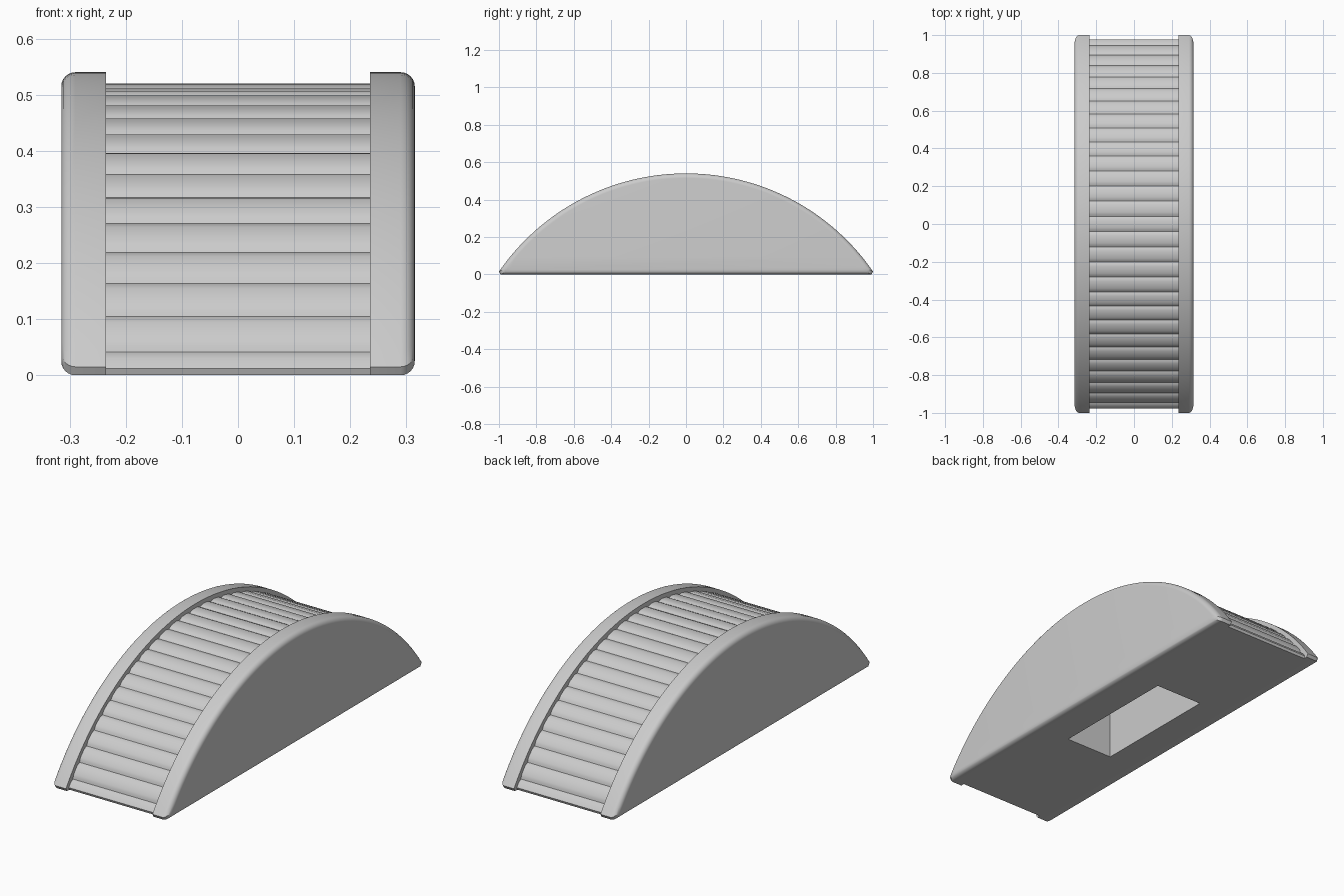
import bpy, bmesh, math

cube = bpy.data.objects.get("Cube")
if cube:
    bpy.data.objects.remove(cube, do_unlink=True)

HALF_WIDTH, CURB_INNER = 0.315, 0.235
HEIGHT, RADIUS, TIP = 0.54, 1.215, 0.015
CENTER_Z = HEIGHT - RADIUS
DECK_RADIUS = RADIUS - 0.02
PLANKS, STEP = 29, 0.0683
FILLET = 0.025

grey = bpy.data.materials.new("light_grey")
grey.use_nodes = True
color = (0.6, 0.6, 0.6, 1)
grey.diffuse_color = color
grey.node_tree.nodes["Principled BSDF"].inputs["Base Color"].default_value = color


def loft(name, sections):
    """Skin a list of (x, [(y, z), ...]) sections and cap both ends."""
    bm = bmesh.new()
    rings = [[bm.verts.new((x, y, z)) for y, z in pts] for x, pts in sections]
    n = len(rings[0])
    for a, b in zip(rings, rings[1:]):
        for i in range(n):
            j = (i + 1) % n
            bm.faces.new((a[i], a[j], b[j], b[i]))
    bm.faces.new(rings[0])
    bm.faces.new(rings[-1])
    bmesh.ops.recalc_face_normals(bm, faces=bm.faces)
    mesh = bpy.data.meshes.new(name)
    bm.to_mesh(mesh)
    bm.free()
    mesh.materials.append(grey)
    obj = bpy.data.objects.new(name, mesh)
    bpy.context.collection.objects.link(obj)
    return obj


def select(obj):
    bpy.ops.object.select_all(action='DESELECT')
    obj.select_set(True)
    bpy.context.view_layer.objects.active = obj


def smooth(obj):
    select(obj)
    bpy.ops.object.shade_smooth_by_angle(angle=math.radians(30))


def on_arc(radius, angle):
    return radius * math.sin(angle), CENTER_Z + radius * math.cos(angle)


def curb_profile(inset, count=64):
    """Arched outline shrunk evenly by the inset, with blunt tips."""
    r = RADIUS - inset
    end = math.acos((inset + TIP - CENTER_Z) / r)
    pts = [on_arc(r, end * (2 * i / count - 1)) for i in range(count + 1)]
    foot = pts[-1][0] - TIP * 0.6
    return pts + [(foot, inset), (-foot, inset)]


# Side curbs with rounded outer rims
for name, side in (("left_curb", 1), ("right_curb", -1)):
    sections = [(side * CURB_INNER, curb_profile(0))]
    for i in range(7):
        a = math.pi / 2 * i / 6
        x = HALF_WIDTH - FILLET * (1 - math.sin(a))
        sections.append((side * x, curb_profile(FILLET * (1 - math.cos(a)))))
    smooth(loft(name, sections))

# Arched deck of planks with rounded shoulders and narrow grooves
end = math.acos((0.012 - CENTER_Z) / DECK_RADIUS)
outline = [on_arc(DECK_RADIUS, -end)]
for k in range(PLANKS - 1):
    groove = (k + 1 - PLANKS / 2) * STEP
    for shift, depth in ((-0.018, 0), (-0.008, 0.004), (0, 0.009), (0.008, 0.004), (0.018, 0)):
        outline.append(on_arc(DECK_RADIUS - depth, groove + shift))
outline.append(on_arc(DECK_RADIUS, end))
foot = outline[-1][0] - 0.005
outline += [(foot, 0), (-foot, 0)]
deck = loft("plank_deck", [(-CURB_INNER, outline), (CURB_INNER, outline)])

# Rectangular pocket in the underside
pocket = [(-0.33, -0.1), (0.33, -0.1), (0.33, 0.3), (-0.33, 0.3)]
cutter = loft("pocket_cutter", [(-0.13, pocket), (0.13, pocket)])
cutter.hide_render = True
cut = deck.modifiers.new("pocket", 'BOOLEAN')
cut.operation = 'DIFFERENCE'
cut.solver = 'EXACT'
cut.object = cutter
select(deck)
bpy.ops.object.modifier_apply(modifier=cut.name)
bpy.data.objects.remove(cutter, do_unlink=True)
smooth(deck)
